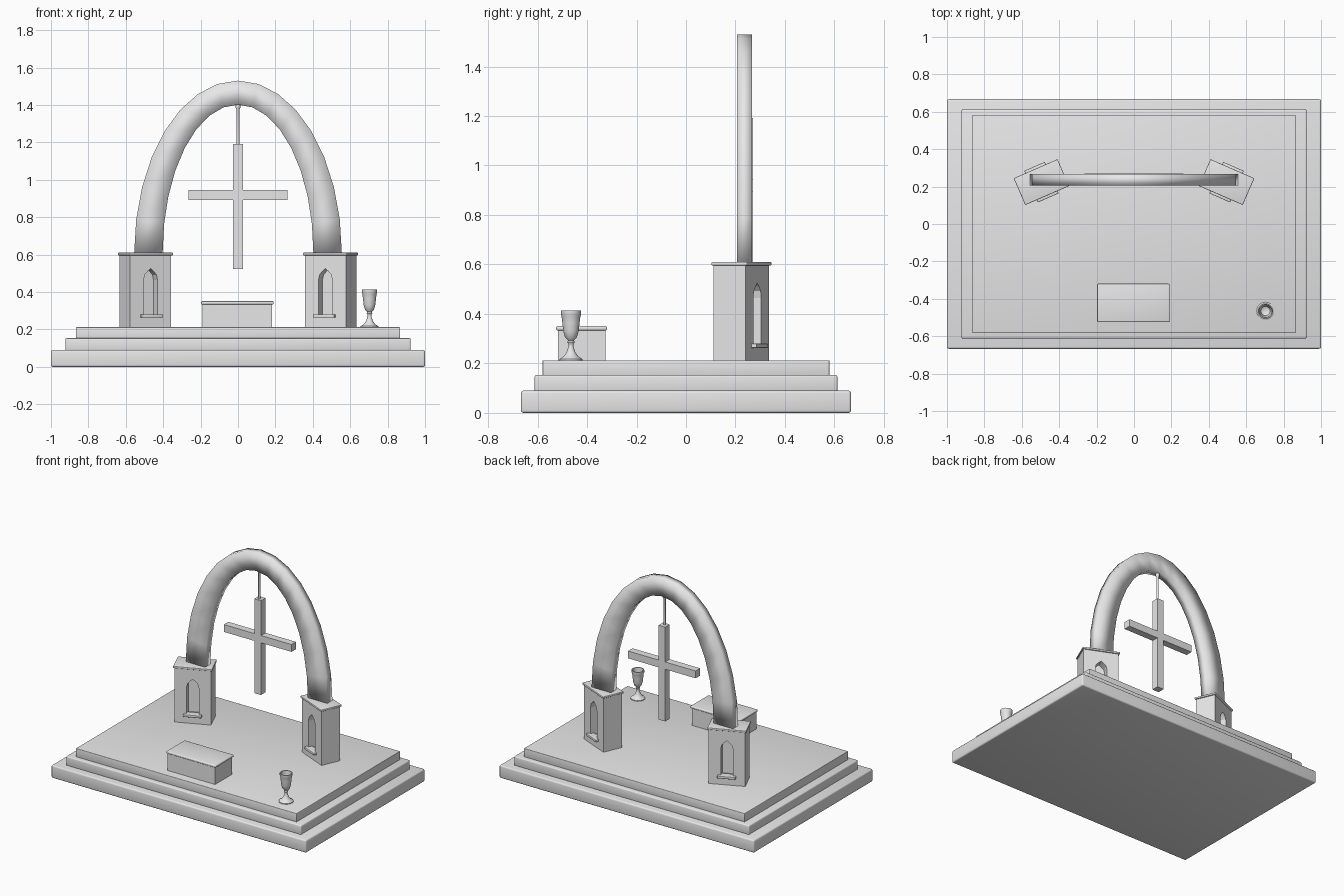
import bpy, bmesh, math
from mathutils import Matrix

if "Cube" in bpy.data.objects:
    bpy.data.objects.remove(bpy.data.objects["Cube"])

stone = bpy.data.materials.new("plain_grey")
stone.diffuse_color = (0.8, 0.8, 0.8, 1)
stone.use_nodes = True
stone.node_tree.nodes["Principled BSDF"].inputs["Base Color"].default_value = stone.diffuse_color


def finish(name, bm, smooth=None):
    bmesh.ops.recalc_face_normals(bm, faces=bm.faces)
    me = bpy.data.meshes.new(name)
    bm.to_mesh(me)
    bm.free()
    me.materials.append(stone)
    ob = bpy.data.objects.new(name, me)
    bpy.context.collection.objects.link(ob)
    if smooth is not None:
        bpy.ops.object.select_all(action='DESELECT')
        ob.select_set(True)
        bpy.context.view_layer.objects.active = ob
        bpy.ops.object.shade_smooth_by_angle(angle=math.radians(smooth))
    return ob


def box(name, x, y, z, bevel=0.0):
    """Box from (min, max) pairs, with optional rounded edges."""
    bm = bmesh.new()
    c = [(a + b) / 2 for a, b in (x, y, z)]
    s = [b - a for a, b in (x, y, z)]
    bmesh.ops.create_cube(bm, size=1, matrix=Matrix.Translation(c) @ Matrix.Diagonal((*s, 1)))
    if bevel:
        bmesh.ops.bevel(bm, geom=bm.edges[:], offset=bevel, segments=3, profile=0.5, affect='EDGES')
    return finish(name, bm, 35 if bevel else None)


def lathe(name, profile, loc, steps=24):
    bm = bmesh.new()
    vs = [bm.verts.new((r, 0, z)) for r, z in profile]
    es = [bm.edges.new(p) for p in zip(vs, vs[1:])]
    bmesh.ops.spin(bm, geom=vs + es, cent=(0, 0, 0), axis=(0, 0, 1), angle=math.tau, steps=steps)
    bmesh.ops.remove_doubles(bm, verts=bm.verts, dist=1e-5)
    ob = finish(name, bm, 50)
    ob.location = loc
    return ob


# stepped platform
box("bottom_step", (-1, 1), (-0.667, 0.667), (0, 0.09), 0.01)
box("middle_step", (-0.923, 0.923), (-0.612, 0.612), (0.085, 0.153), 0.008)
box("top_step", (-0.866, 0.866), (-0.58, 0.58), (0.15, 0.212), 0.003)


# pointed niche cutters, front and back
def niche_cutter():
    half = [(0.04, 0.27), (0.04, 0.465), (0.034, 0.492), (0.018, 0.51), (0, 0.525)]
    outline = half + [(-x, z) for x, z in reversed(half[:-1])]
    bm = bmesh.new()
    for side in (-1, 1):
        f = bm.faces.new([bm.verts.new((x, side * 0.015, z)) for x, z in outline])
        r = bmesh.ops.extrude_face_region(bm, geom=[f])
        for v in r["geom"]:
            if isinstance(v, bmesh.types.BMVert):
                v.co.y = side * 0.12
    # keep the inner cap so each cutter is closed
    bmesh.ops.holes_fill(bm, edges=[e for e in bm.edges if e.is_boundary])
    return finish("niche_cutter", bm)


# angled pillars with niches, sills and caps
for side, label in ((-1, "left"), (1, "right")):
    body = box(label + "_pillar", (-0.12, 0.12), (-0.07, 0.07), (0.21, 0.6))
    cutter = niche_cutter()
    mod = body.modifiers.new("niches", 'BOOLEAN')
    mod.operation = 'DIFFERENCE'
    mod.solver = 'EXACT'
    mod.object = cutter
    bpy.context.view_layer.objects.active = body
    bpy.ops.object.modifier_apply(modifier=mod.name)
    bpy.data.objects.remove(cutter)
    parts = [body, box(label + "_pillar_cap", (-0.128, 0.128), (-0.078, 0.078), (0.596, 0.61), 0.004)]
    for s, n in ((-1, "front"), (1, "back")):
        y = sorted((s * 0.04, s * 0.092))
        parts.append(box(f"{label}_{n}_sill", (-0.06, 0.06), y, (0.263, 0.28), 0.003))
    for p in parts:
        p.location = (side * 0.495, 0.224, 0)
        p.rotation_euler.z = -side * math.radians(23.5)

# tapering elliptical arch with a rectangular section
bm = bmesh.new()
rings = []
for i in range(17):
    t = math.pi * i / 16
    c, s = math.cos(t), math.sin(t)
    rings.append([bm.verts.new((a * c, y, 0.608 + b * s)) for a, b, y in
                  ((0.555, 0.922, 0.207), (0.555, 0.922, 0.266),
                   (0.403, 0.794, 0.266), (0.403, 0.794, 0.207))])
for p, q in zip(rings, rings[1:]):
    for k in range(4):
        bm.faces.new((p[k], p[(k + 1) % 4], q[(k + 1) % 4], q[k]))
bm.faces.new(rings[0])
bm.faces.new(rings[-1])
finish("arch", bm, 180)

# hanging cross
box("cross_upright", (-0.026, 0.026), (0.22, 0.271), (0.523, 1.192))
box("cross_arms", (-0.265, 0.265), (0.2205, 0.2705), (0.893, 0.945))
lathe("cross_hanger", [(0, 1.18), (0.008, 1.18), (0.008, 1.375), (0.013, 1.385),
                       (0.013, 1.4), (0.007, 1.41), (0, 1.41)], (0, 0.24, 0), 12)

# altar block with lid
box("altar_block", (-0.189, 0.183), (-0.518, -0.326), (0.21, 0.337))
box("altar_lid", (-0.197, 0.191), (-0.525, -0.319), (0.333, 0.351), 0.007)

# chalice
lathe("chalice", [(0, 0.21), (0.047, 0.21), (0.047, 0.217), (0.03, 0.228), (0.018, 0.245),
                  (0.010, 0.268), (0.010, 0.278), (0.015, 0.286), (0.012, 0.293),
                  (0.024, 0.306), (0.031, 0.33), (0.035, 0.365), (0.038, 0.39),
                  (0.041, 0.398), (0.041, 0.414), (0.035, 0.414), (0.031, 0.365),
                  (0.024, 0.33), (0, 0.318)], (0.703, -0.465, 0))
